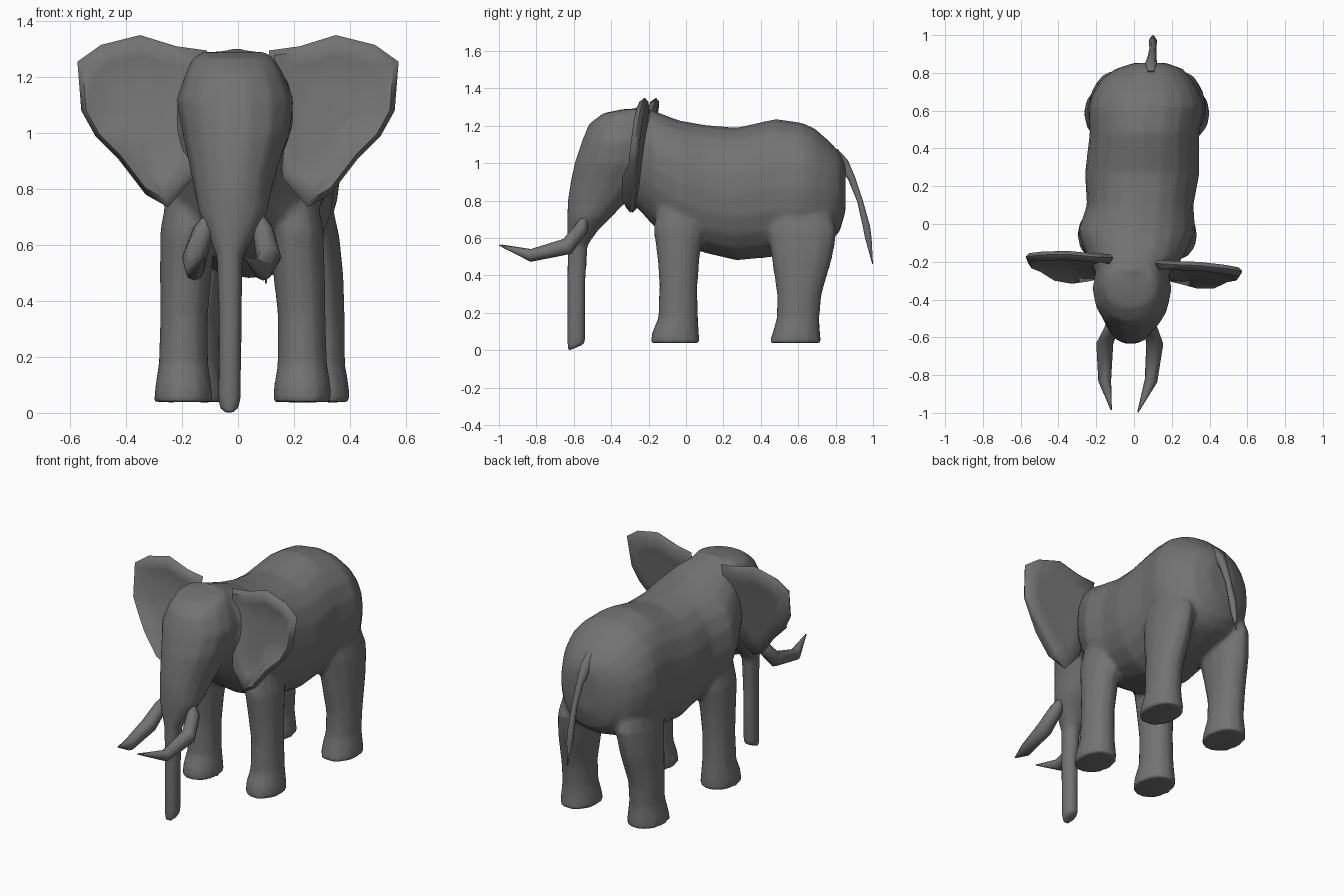
import bpy, math
from mathutils import Vector

if "Cube" in bpy.data.objects:
    bpy.data.objects.remove(bpy.data.objects["Cube"])

GREY = bpy.data.materials.new("hide_grey")
GREY.diffuse_color = (.17, .17, .17, 1)
GREY.use_nodes = True
GREY.node_tree.nodes["Principled BSDF"].inputs["Base Color"].default_value = GREY.diffuse_color


def make(name, verts, faces, angle=70):
    me = bpy.data.meshes.new(name)
    me.from_pydata([tuple(v) for v in verts], [], faces)
    me.materials.append(GREY)
    ob = bpy.data.objects.new(name, me)
    bpy.context.collection.objects.link(ob)
    bpy.ops.object.select_all(action='DESELECT')
    ob.select_set(True)
    bpy.context.view_layer.objects.active = ob
    bpy.ops.object.mode_set(mode='EDIT')
    bpy.ops.mesh.select_all(action='SELECT')
    bpy.ops.mesh.normals_make_consistent(inside=False)
    bpy.ops.object.mode_set(mode='OBJECT')
    bpy.ops.object.shade_smooth_by_angle(angle=math.radians(angle))
    return ob


def loft(name, rings):
    n = len(rings[0])
    verts = [p for r in rings for p in r]
    faces = [(i * n + j, i * n + (j + 1) % n, (i + 1) * n + (j + 1) % n, (i + 1) * n + j)
             for i in range(len(rings) - 1) for j in range(n)]
    faces += [tuple(range(n)), tuple(range(len(verts) - n, len(verts)))]
    return make(name, verts, faces)


def oval(a0, a1, b0, b1, n=14, p=2.2):
    # rounded-box cross-section filling the given limits
    out = []
    for k in range(n):
        t = 2 * math.pi * k / n
        c, s = math.cos(t), math.sin(t)
        u = math.copysign(abs(c) ** (2 / p), c)
        v = math.copysign(abs(s) ** (2 / p), s)
        out.append(((a0 + a1) / 2 + u * (a1 - a0) / 2, (b0 + b1) / 2 + v * (b1 - b0) / 2))
    return out


def flat_rings(rows, n=14, p=2.2):
    # rows: z, x0, x1, y0, y1
    return [[(x, y, r[0]) for x, y in oval(*r[1:], n=n, p=p)] for r in rows]


def tube(name, pts, radii, n=8):
    pts = [Vector(p) for p in pts]
    rings = []
    for i, p in enumerate(pts):
        d = (pts[min(i + 1, len(pts) - 1)] - pts[max(i - 1, 0)]).normalized()
        side = Vector((1, 0, 0))
        side = (side - d * side.dot(d)).normalized()
        up = d.cross(side)
        rings.append([p + (side * math.cos(2 * math.pi * k / n) + up * math.sin(2 * math.pi * k / n)) * radii[i]
                      for k in range(n)])
    return loft(name, rings)


# Torso: y, x0, x1, z0, z1
torso = [(-.34, -.16, .14, .82, 1.27), (-.25, -.21, .2, .75, 1.305), (-.17, -.25, .265, .66, 1.28),
         (-.04, -.297, .325, .57, 1.23), (.1, -.25, .315, .52, 1.205), (.27, -.26, .347, .48, 1.19),
         (.48, -.235, .345, .5, 1.237), (.62, -.24, .37, .53, 1.217), (.69, -.22, .35, .55, 1.185),
         (.77, -.17, .305, .58, 1.115), (.82, -.1, .26, .63, 1.06), (.853, 0, .17, .74, 1.0)]
parts = [loft("body", [[(x, r[0], z) for x, z in oval(*r[1:], n=20)] for r in torso])]

# Head flowing into the trunk: z, x0, x1, y0, y1
head = [(1.29, -.13, .1, -.33, -.22), (1.268, -.165, .13, -.445, -.18), (1.21, -.19, .165, -.522, -.14),
        (1.12, -.222, .2, -.56, -.12), (1.0, -.2, .187, -.6, -.14), (.9, -.178, .15, -.62, -.22),
        (.8, -.158, .122, -.635, -.31), (.71, -.14, .105, -.637, -.4), (.64, -.11, .065, -.636, -.47),
        (.56, -.078, .018, -.635, -.525), (.35, -.07, .014, -.637, -.537), (.05, -.072, .012, -.637, -.537)]
rings = flat_rings(head, p=2.1)
rings.append([(x * .85 - .005, y, -.007 + .42 * (y + .637)) for x, y, z in rings[-1]])
parts.append(loft("head_and_trunk", rings))

# Legs: z, half width, y0, y1; they lean toward the body and sink into it
front = [(.038, .106, -.192, .077), (.1, .102, -.182, .07), (.17, .09, -.15, .065), (.35, .086, -.143, .063),
         (.5, .094, -.155, .075), (.65, .098, -.175, .1), (.85, .07, -.14, .08)]
hind = [(.038, .11, .443, .727), (.1, .104, .463, .717), (.17, .091, .483, .714), (.3, .091, .485, .727),
        (.5, .1, .455, .785), (.64, .096, .43, .81), (.85, .06, .48, .74)]
for name, rows, cx, k in (("front_leg_left", front, -.195, .04), ("front_leg_right", front, .23, .06),
                          ("hind_leg_left", hind, -.157, .1), ("hind_leg_right", hind, .293, .08)):
    placed = []
    for z, w, y0, y1 in rows:
        c = cx - math.copysign(k, cx) * max(0, z - .3)
        placed.append((z, c - w, c + w, y0, y1))
    parts.append(loft(name, flat_rings(placed, n=12, p=2.05)))

# Fuse torso, head and legs into one smooth skin
bpy.ops.object.select_all(action='DESELECT')
for ob in parts:
    ob.select_set(True)
bpy.context.view_layer.objects.active = parts[0]
bpy.ops.object.join()
skin = parts[0]
fuse = skin.modifiers.new("fuse", 'REMESH')
fuse.mode, fuse.voxel_size, fuse.use_smooth_shade = 'VOXEL', .013, True
relax = skin.modifiers.new("relax", 'SMOOTH')
relax.factor, relax.iterations = .5, 10
light = skin.modifiers.new("simplify", 'DECIMATE')
light.ratio = .15

# Ears: fan-shaped plates with a dished face and a lower fold
outline = [(.11, 1.295), (.22, 1.31), (.35, 1.35), (.49, 1.315), (.574, 1.255), (.56, 1.08), (.51, .99),
           (.43, .91), (.33, .78), (.25, .735), (.16, .84), (.13, 1.08)]


def ear(name, s, y_top, x_slope, z_slope):
    def y_at(x, z):
        return y_top - x_slope * (x - .2) + z_slope * (z - 1.3)

    def ring(k, off):
        out = []
        for x, z in outline:
            px, pz = .34 + (x - .34) * k, 1.08 + (z - 1.08) * k
            out.append((s * px, y_at(px, pz) + off, pz))
        return out
    loops = [ring(.35, .0), ring(.72, -.006), ring(.92, -.026), ring(1, 0), ring(.92, .022), ring(.6, .02)]
    # raised fold near the lower edge
    for lp, k, lift in ((1, 7, .035), (2, 7, .03), (2, 8, .02), (1, 8, -.01)):
        x, y, z = loops[lp][k]
        loops[lp][k] = (x, y - lift, z)
    loft(name, loops)


ear("ear_left", -1, -.175, -.03, .2)
ear("ear_right", 1, -.215, .08, .14)

# Tusks, tapering into the cheeks
radii = [.012, .038, .045, .034, .003]
tube("tusk_left", [(-.085, -.53, .735), (-.125, -.56, .65), (-.155, -.635, .555), (-.155, -.83, .507),
                   (-.12, -.985, .562)], radii)
tube("tusk_right", [(.06, -.53, .735), (.09, -.56, .65), (.11, -.635, .555), (.09, -.83, .507),
                    (.02, -.998, .562)], radii)

# Tail with a pointed tuft
tube("tail", [(.09, .79, 1.06), (.09, .84, 1.0), (.095, .885, .92), (.1, .93, .8), (.1, .965, .66),
              (.1, .975, .6), (.1, .998, .46)],
     [.03, .035, .023, .018, .022, .02, .002], n=6)
